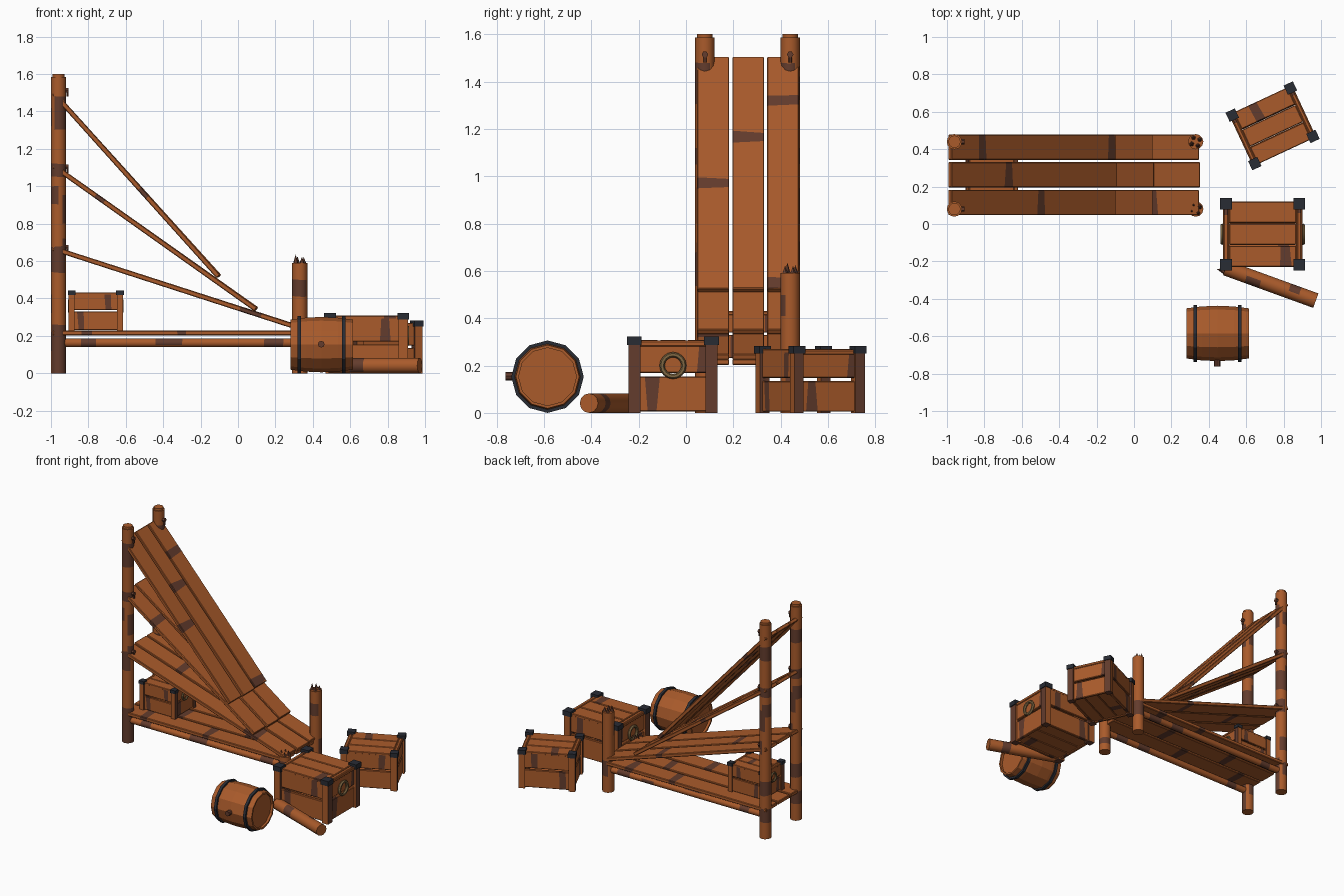
import bpy, bmesh, math, random
from mathutils import Matrix, Vector

random.seed(4)
if "Cube" in bpy.data.objects:
    bpy.data.objects.remove(bpy.data.objects["Cube"])


def material(name, rgb):
    m = bpy.data.materials.new(name)
    m.use_nodes = True
    m.diffuse_color = (*rgb, 1)
    m.node_tree.nodes["Principled BSDF"].inputs["Base Color"].default_value = (*rgb, 1)
    return m


MATS = [material("warm_wood", (0.40, 0.104, 0.024)),
        material("dark_wood", (0.125, 0.045, 0.026)),
        material("dark_iron", (0.022, 0.025, 0.034)),
        material("old_brass", (0.21, 0.135, 0.055))]
WOOD, DARK, IRON, BRASS = range(4)


def finish(name, bm, matrix, smooth=False):
    bmesh.ops.recalc_face_normals(bm, faces=bm.faces)
    mesh = bpy.data.meshes.new(name)
    bm.to_mesh(mesh)
    bm.free()
    for m in MATS:
        mesh.materials.append(m)
    ob = bpy.data.objects.new(name, mesh)
    ob.matrix_world = matrix
    bpy.context.collection.objects.link(ob)
    if smooth:
        bpy.ops.object.select_all(action='DESELECT')
        ob.select_set(True)
        bpy.context.view_layer.objects.active = ob
        bpy.ops.object.shade_smooth_by_angle(angle=math.radians(40))
    return ob


def along(p0, p1):
    """Frame at p0 with x pointing to p1 and y kept level."""
    x = (Vector(p1) - Vector(p0)).normalized()
    y = Vector((0, 1, 0)) if abs(x.z) > 0.99 else Vector((0, 0, 1)).cross(x).normalized()
    rot = Matrix((x, y, x.cross(y))).transposed().to_4x4()
    return Matrix.Translation(p0) @ rot


def weather(bm, bands):
    """Cut slightly slanted bands across the length and darken them, on one side if given."""
    for a, b, side in bands:
        planes = []
        for t in (a, b):
            n = Vector((1, random.uniform(-.1, .1), random.uniform(-.1, .1)))
            planes.append((Vector((t, 0, 0)), n))
            bmesh.ops.bisect_plane(bm, geom=bm.verts[:] + bm.edges[:] + bm.faces[:],
                                   plane_co=planes[-1][0], plane_no=n)
        bm.normal_update()
        for f in bm.faces:
            c = f.calc_center_median()
            inside = (c - planes[0][0]).dot(planes[0][1]) > 0 > (c - planes[1][0]).dot(planes[1][1])
            if inside and (side is None or f.normal.dot(Vector(side)) > 0.1):
                f.material_index = DARK


def log(name, p0, p1, r, bands=(), mat=WOOD, sides=12, tip=None):
    length = (Vector(p1) - Vector(p0)).length
    bm = bmesh.new()
    bmesh.ops.create_cone(bm, cap_ends=True, segments=sides, radius1=r,
                          radius2=r if tip is None else tip, depth=length)
    bmesh.ops.rotate(bm, verts=bm.verts, matrix=Matrix.Rotation(math.pi / 2, 3, 'Y'))
    bmesh.ops.translate(bm, verts=bm.verts, vec=(length / 2, 0, 0))
    for f in bm.faces:
        f.material_index = mat
    weather(bm, bands)
    return finish(name, bm, along(p0, p1), smooth=True)


def board(name, p0, p1, width, thick, bands=(), base=Matrix()):
    length = (Vector(p1) - Vector(p0)).length
    bm = bmesh.new()
    bmesh.ops.create_cube(bm, size=1)
    bmesh.ops.scale(bm, verts=bm.verts, vec=(length, width, thick))
    bmesh.ops.translate(bm, verts=bm.verts, vec=(length / 2, 0, 0))
    bmesh.ops.bevel(bm, geom=bm.edges[:], offset=0.004, segments=1, affect='EDGES')
    weather(bm, bands)
    return finish(name, bm, base @ along(p0, p1))


def block(name, centre, size, mat, base):
    bm = bmesh.new()
    bmesh.ops.create_cube(bm, size=1)
    bmesh.ops.scale(bm, verts=bm.verts, vec=size)
    bm.normal_update()
    for f in bm.faces:
        # corner timbers are weathered on the ends of the crate
        f.material_index = WOOD if mat == DARK and abs(f.normal.y) > 0.5 else mat
    return finish(name, bm, base @ Matrix.Translation(centre))


def splinters(name, top, direction, r):
    d = Vector(direction).normalized()
    u = Vector((0, 1, 0)) if abs(d.z) > 0.9 else Vector((0, 0, 1))
    v = d.cross(u)
    for i in range(4):
        a = i * math.tau / 4 + 0.5
        p = Vector(top) + (u * math.cos(a) + v * math.sin(a)) * r * 0.6 - d * 0.005
        log(f"{name}_{i}", p, p + d * random.uniform(0.035, 0.053), 0.015, mat=DARK, sides=5, tip=0)


# Tall posts with caps and pegs
ROWS = {"front": 0.08, "back": 0.44}
LEVELS = (0.66, 1.09, 1.5)
for side, y in ROWS.items():
    log(f"tall_post_{side}", (-0.96, y, 0), (-0.96, y, 1.585), 0.041,
        [(0.0, 0.26, (0, -1, -0.6)), (0.12, 0.22, (0, 0.6, 1)), (0.32, 0.42, (0, 1, 0.5)),
         (0.54, 0.68, (0, -1, 0.3)), (0.62, 0.72, (0, 0.3, -1)), (0.8, 0.95, (0, 0.5, -1)),
         (0.9, 1.0, (0, 0, 1)), (1.05, 1.12, None), (1.3, 1.48, (0, -1, -1)),
         (1.32, 1.42, (0, 0.7, 0.7))])
    log(f"post_cap_{side}", (-0.96, y, 1.58), (-0.96, y, 1.6), 0.033)
    for i, z in enumerate(LEVELS):
        log(f"peg_{side}_{i}", (-0.94, y, z + 0.014), (-0.905, y, z + 0.014), 0.014, mat=DARK, sides=6)
        log(f"peg_stem_{side}_{i}", (-0.912, y, z - 0.02), (-0.912, y, z + 0.01), 0.007, mat=DARK, sides=6)
    # Round rail under the deck
    log(f"deck_rail_{side}", (-0.96, y, 0.163), (0.33, y, 0.163), 0.023,
        [(0.12, 0.2, None), (0.52, 0.66, (0, -1, 1)), (0.9, 1.0, (0, 1, -1)), (1.1, 1.2, None)])

# Short broken posts and the fallen piece
for side, top in (("front", 0.24), ("back", 0.59)):
    y = ROWS[side]
    log(f"broken_post_{side}", (0.33, y, 0), (0.33, y, top), 0.041,
        [(top * 0.2, top * 0.4, (0, 1, -1)), (top * 0.7, top * 0.85, (0, -1, 0.3))])
    splinters(f"splinter_{side}", (0.33, y, top), (0, 0, 1), 0.041)
start, end = Vector((0.49, -0.235, 0.041)), Vector((0.972, -0.41, 0.041))
log("fallen_post", start, end, 0.041, [(0.12, 0.2, (0, -1, 0.2)), (0.36, 0.42, (0, 1, 0))])
splinters("splinter_fallen", start, start - end, 0.04)

# Deck and three leaning layers of planks: ends, then dark marks on each of three planks
LAYERS = {
    "deck": ((-0.99, 0.215), (0.34, 0.215), [(0.66, 0.15), (0.35, 0.9), (0.75, 1.1)]),
    "low_ramp": ((-0.99, 0.668), (0.345, 0.236), [(1.05, 1.11), (0.35,), (0.9,)]),
    "middle_ramp": ((-0.985, 1.108), (0.095, 0.342), [(0.27,), (0.8,), (0.6,)]),
    "high_ramp": ((-0.985, 1.497), (-0.105, 0.517), [(0.69,), (0.43,), (0.22, 1.255)]),
}
for name, (a, b, marks) in LAYERS.items():
    for i, y in enumerate((0.115, 0.263, 0.41)):
        board(f"{name}_plank_{i}", (a[0], y, a[1]), (b[0] + 0.006 * (i == 1), y, b[1]),
              0.135, 0.026, [(m, m + 0.055, None) for m in marks[i]])


def crate(name, x, y, z, scale, turn, handles, lid_mark):
    base = (Matrix.Translation((x, y, z)) @ Matrix.Rotation(math.radians(turn), 4, 'Z')
            @ Matrix.Scale(scale, 4))
    hx, hy = 0.196, 0.163
    for sx in (-1, 1):
        for sy in (-1, 1):
            block(f"{name}_corner", (sx * hx, sy * hy, 0.148), (0.05, 0.05, 0.296), DARK, base)
            block(f"{name}_iron_cap", (sx * hx, sy * hy, 0.305), (0.062, 0.062, 0.036), IRON, base)
        # Rails across the ends
        board(f"{name}_end_rail", (sx * hx, -hy, 0.292), (sx * hx, hy, 0.292), 0.034, 0.022, base=base)
        # Two boards on each wall with a narrow slot between them
        for zc, h, mark in ((0.08, 0.148, 0.05), (0.237, 0.137, 0.27)):
            bands = [(mark, mark + 0.05, None)]
            board(f"{name}_side_board", (-hx, sx * hy, zc), (hx, sx * hy, zc), 0.022, h, bands, base)
            board(f"{name}_end_board", (sx * hx, -hy, zc), (sx * hx, hy, zc), 0.022, h, bands, base)
        if handles:
            bpy.ops.mesh.primitive_torus_add(major_radius=0.046, minor_radius=0.011,
                                             major_segments=16, minor_segments=6)
            ring = bpy.context.object
            ring.name = f"{name}_ring_handle"
            ring.data.materials.append(MATS[BRASS])
            ring.matrix_world = (base @ Matrix.Translation((sx * (hx + 0.02), 0, 0.2))
                                 @ Matrix.Rotation(math.pi / 2, 4, 'Y'))
            bpy.ops.object.shade_smooth_by_angle()
    for i in (-1, 0, 1):
        mark = lid_mark[1]
        bands = [(mark, mark + 0.055, None)] if i == lid_mark[0] else []
        board(f"{name}_lid_board", (-0.18, i * 0.118, 0.298), (0.18, i * 0.118, 0.298),
              0.113, 0.02, bands, base)
        board(f"{name}_floor_board", (-0.19, i * 0.113, 0.022), (0.19, i * 0.113, 0.022),
              0.11, 0.018, bands, base)


crate("large_crate", 0.688, -0.055, 0, 1.0, 0, True, (-1, 0.275))
crate("turned_crate", 0.741, 0.525, 0, 0.875, 25, False, (1, 0.1))
crate("small_crate", -0.76, 0.263, 0.228, 0.66, 0, True, (0, 0.2))

# Barrel lying on its side: turned staves with recessed heads
profile = [(0.018, 0), (0.018, 0.122), (0, 0.122), (0, 0.134), (0.08, 0.144), (0.167, 0.148),
           (0.254, 0.144), (0.334, 0.134), (0.334, 0.122), (0.316, 0.122), (0.316, 0)]
bm = bmesh.new()
verts = [bm.verts.new((x, 0, r)) for x, r in profile]
edges = [bm.edges.new(pair) for pair in zip(verts, verts[1:])]
bmesh.ops.spin(bm, geom=verts + edges, axis=(1, 0, 0), cent=(0, 0, 0), angle=math.tau, steps=12)
bmesh.ops.remove_doubles(bm, verts=bm.verts, dist=0.0005)
finish("barrel", bm, Matrix.Translation((0.28, -0.585, 0.153)))
for i, x in enumerate((0.328, 0.566)):
    bm = bmesh.new()
    rings = [[bm.verts.new((dx, r * math.sin(a * math.tau / 12), r * math.cos(a * math.tau / 12)))
              for a in range(12)]
             for dx, r in ((-.01, .13), (-.01, .153), (.01, .153), (.01, .13))]
    for p, q in zip(rings, rings[1:] + rings[:1]):
        for a in range(12):
            bm.faces.new((p[a], p[a - 1], q[a - 1], q[a])).material_index = IRON
    finish(f"barrel_hoop_{i}", bm, Matrix.Translation((x, -0.585, 0.153)))
log("barrel_tap", (0.445, -0.71, 0.155), (0.445, -0.762, 0.155), 0.018, mat=DARK, sides=8)
